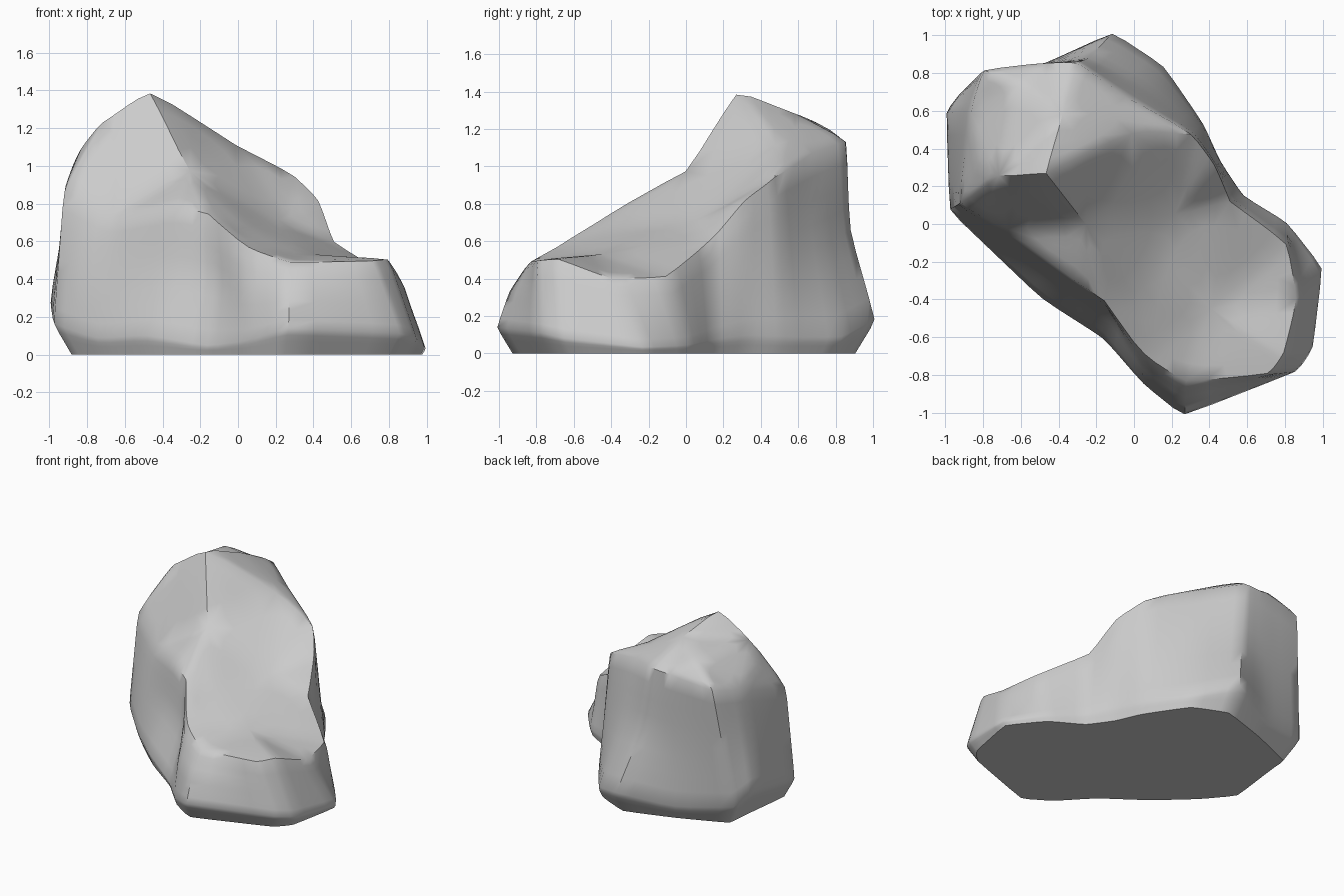
import bpy, bmesh, math
from mathutils import Vector
from mathutils.geometry import delaunay_2d_cdt

if "Cube" in bpy.data.objects:
    bpy.data.objects.remove(bpy.data.objects["Cube"])

# Widest outline of the boulder just above the ground, counterclockwise from the front
FOOT = [(.26, -1.02, .14), (.87, -.78, .11), (.95, -.66, .08), (1.0, -.23, .03), (.81, .01, .04),
        (.58, .15, .07), (.46, .33, .09), (.37, .53, .08), (.16, .84, .08), (-.11, 1.02, .18),
        (-.5, .84, .1), (-.91, .71, .16), (-1.0, .6, .28), (-.98, .07, .16), (-.75, -.15, .08),
        (-.49, -.4, .1), (-.16, -.61, .04), (.05, -.85, .07)]
# Upper rim, one point above each foot point
RIM = [(.27, -.84, .49), (.72, -.8, .5), (.8, -.69, .51), (.87, -.4, .4), (.82, -.1, .41),
       (.51, .13, .6), (.43, .32, .83), (.31, .48, .95), (-.05, .68, 1.08), (-.3, .86, 1.14),
       (-.45, .86, 1.13), (-.8, .82, 1.08), (-.87, .6, 1.02), (-.93, .1, .86), (-.68, -.03, .72),
       (-.32, -.3, .79), (-.16, -.41, .75), (.05, -.7, .57)]
# Peak, ridges and saddle inside the rim
TOP = [(-.47, .27, 1.41), (-.72, .25, 1.24), (-.83, .32, 1.1), (-.38, .58, 1.29), (-.62, .74, 1.22),
       (0, .5, 1.11), (-.26, 0, .98), (.22, .05, .7), (.05, -.35, .67), (.4, -.45, .53)]
# Hollows and bulges halfway up the walls: offsets by point number
DENTS = {8: (-.02, -.02, 0), 9: (-.04, -.06, 0), 10: (0, -.01, 0), 15: (.03, .03, 0),
         16: (.04, .03, 0), 17: (-.01, -.02, 0), 0: (0, -.02, .02)}

bm = bmesh.new()
n = len(FOOT)


def ring(points):
    return [bm.verts.new(p) for p in points]


# Walls: base (inset more where the foot is higher), foot, halfway ring and rim
base = ring([(x * (1 - .6 * z), y * (1 - .6 * z), 0) for x, y, z in FOOT])
foot = ring(FOOT)
half = ring([Vector(a).lerp(Vector(b), .5) + Vector(DENTS.get(i, (0, 0, 0)))
             for i, (a, b) in enumerate(zip(FOOT, RIM))])
rim = ring(RIM)
for low, high in ((base, foot), (foot, half), (half, rim)):
    for i in range(n):
        j = (i + 1) % n
        bm.faces.new((low[i], low[j], high[j], high[i]))
bm.faces.new(base[::-1])

# Upper surface, triangulated between the rim and the ridge points
upper = rim + ring(TOP)
flat = [v.co.xy for v in upper]
border = [(i, (i + 1) % n) for i in range(n)]
result = delaunay_2d_cdt(flat, border, [], 1, 1e-5)
for tri in result[2]:
    bm.faces.new([upper[result[3][k][0]] for k in tri])
bmesh.ops.recalc_face_normals(bm, faces=bm.faces)

# Partial creases keep the worn facets while rounding them
crease = bm.edges.layers.float.new("crease_edge")
for e in bm.edges:
    on_ground = all(v.co.z < .001 for v in e.verts)
    e[crease] = 1.0 if on_ground else .38 + .3 * min(1, e.calc_face_angle(0))

mesh = bpy.data.meshes.new("boulder")
bm.to_mesh(mesh)
bm.free()
boulder = bpy.data.objects.new("boulder", mesh)
bpy.context.collection.objects.link(boulder)
sub = boulder.modifiers.new("worn_edges", 'SUBSURF')
sub.levels = sub.render_levels = 2
bpy.context.view_layer.objects.active = boulder
boulder.select_set(True)
bpy.ops.object.modifier_apply(modifier=sub.name)
bpy.ops.object.shade_smooth_by_angle(angle=math.radians(45))
